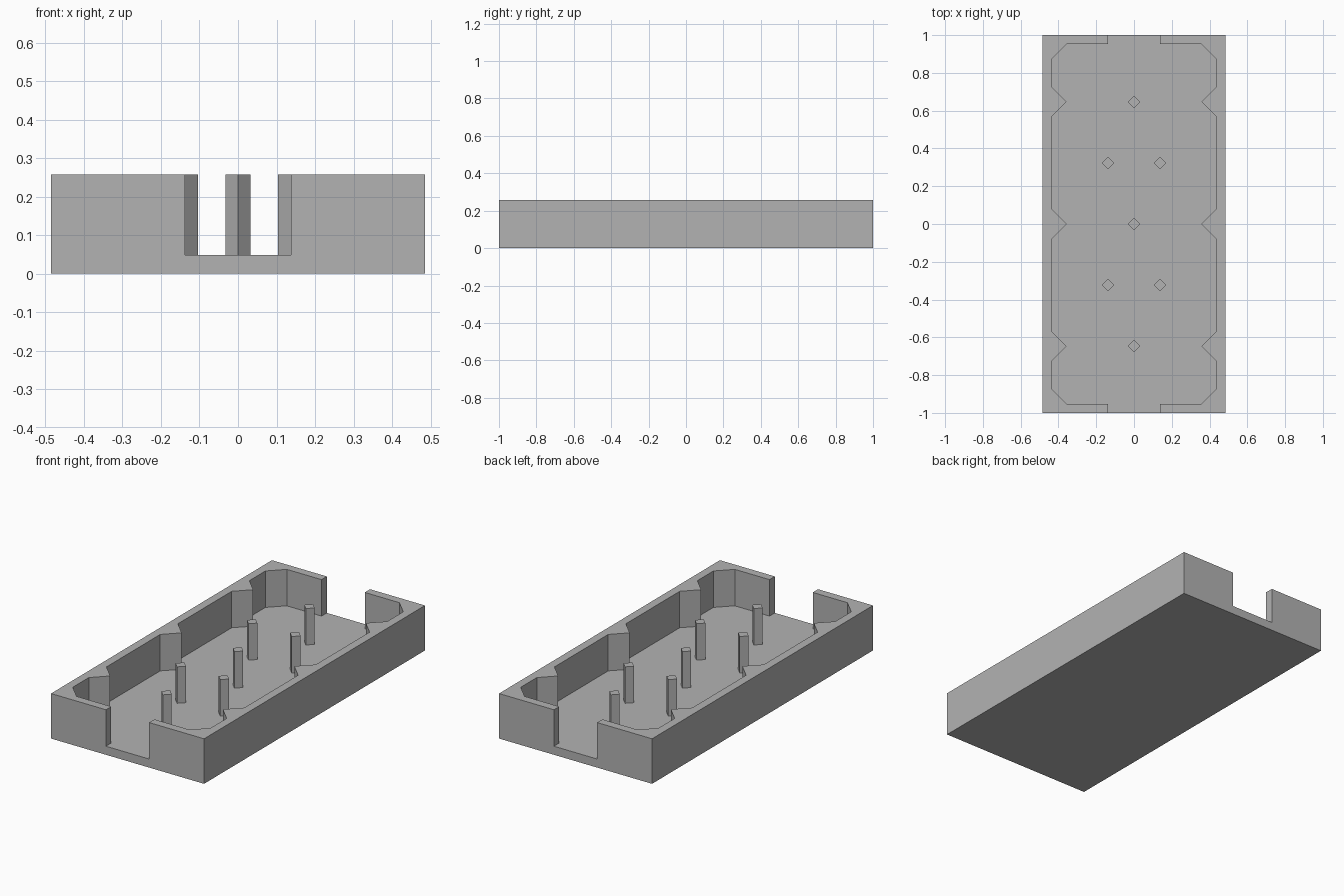
import bpy
import bmesh

if "Cube" in bpy.data.objects:
    bpy.data.objects.remove(bpy.data.objects["Cube"])

HALF_X, HALF_Y, HEIGHT, FLOOR = 0.485, 1.0, 0.258, 0.049
IN_X, IN_Y, GAP = 0.437, 0.952, 0.137
NOTCH, PITCH, PEG = 0.08, 0.647, 0.033

grey = bpy.data.materials.new("plain grey")
grey.use_nodes = True
colour = (0.45, 0.45, 0.45, 1)
grey.diffuse_color = colour
grey.node_tree.nodes["Principled BSDF"].inputs["Base Color"].default_value = colour


def prism(name, outline, bottom, top):
    """Extrude a closed outline upwards into a solid."""
    bm = bmesh.new()
    base = bm.faces.new([bm.verts.new((x, y, bottom)) for x, y in outline])
    raised = bmesh.ops.extrude_face_region(bm, geom=[base], use_keep_orig=True)
    moved = [g for g in raised["geom"] if isinstance(g, bmesh.types.BMVert)]
    bmesh.ops.translate(bm, verts=moved, vec=(0, 0, top - bottom))
    bmesh.ops.recalc_face_normals(bm, faces=bm.faces)
    mesh = bpy.data.meshes.new(name)
    bm.to_mesh(mesh)
    bm.free()
    mesh.materials.append(grey)
    obj = bpy.data.objects.new(name, mesh)
    bpy.context.collection.objects.link(obj)
    return obj


# Open tray: a block cut by one cavity outline
tray = prism("tray", [(-HALF_X, -HALF_Y), (HALF_X, -HALF_Y),
                      (HALF_X, HALF_Y), (-HALF_X, HALF_Y)], 0, HEIGHT)

# Cavity side: end opening, chamfered corners and three wall ribs
side = [(GAP, -HALF_Y - 0.1), (GAP, -IN_Y),
        (IN_X - NOTCH, -IN_Y), (IN_X, -IN_Y + NOTCH)]
for y in (-PITCH, 0, PITCH):
    side += [(IN_X, y - NOTCH), (IN_X - NOTCH, y), (IN_X, y + NOTCH)]
side += [(x, -y) for x, y in reversed(side[:4])]
outline = side + [(-x, y) for x, y in reversed(side)]
cavity = prism("cavity_cutter", outline, FLOOR, HEIGHT + 0.1)

cut = tray.modifiers.new("cavity", "BOOLEAN")
cut.operation = "DIFFERENCE"
cut.solver = "EXACT"
cut.object = cavity
bpy.context.view_layer.objects.active = tray
bpy.ops.object.modifier_apply(modifier=cut.name)
bpy.data.objects.remove(cavity)

# Diamond pegs: a centre row with two staggered pairs
spots = [(0, y) for y in (-PITCH, 0, PITCH)]
spots += [(x, y) for x in (-GAP, GAP) for y in (-PITCH / 2, PITCH / 2)]
for i, (x, y) in enumerate(spots):
    prism(f"peg_{i + 1}", [(x + PEG, y), (x, y + PEG),
                           (x - PEG, y), (x, y - PEG)], FLOOR, HEIGHT)
